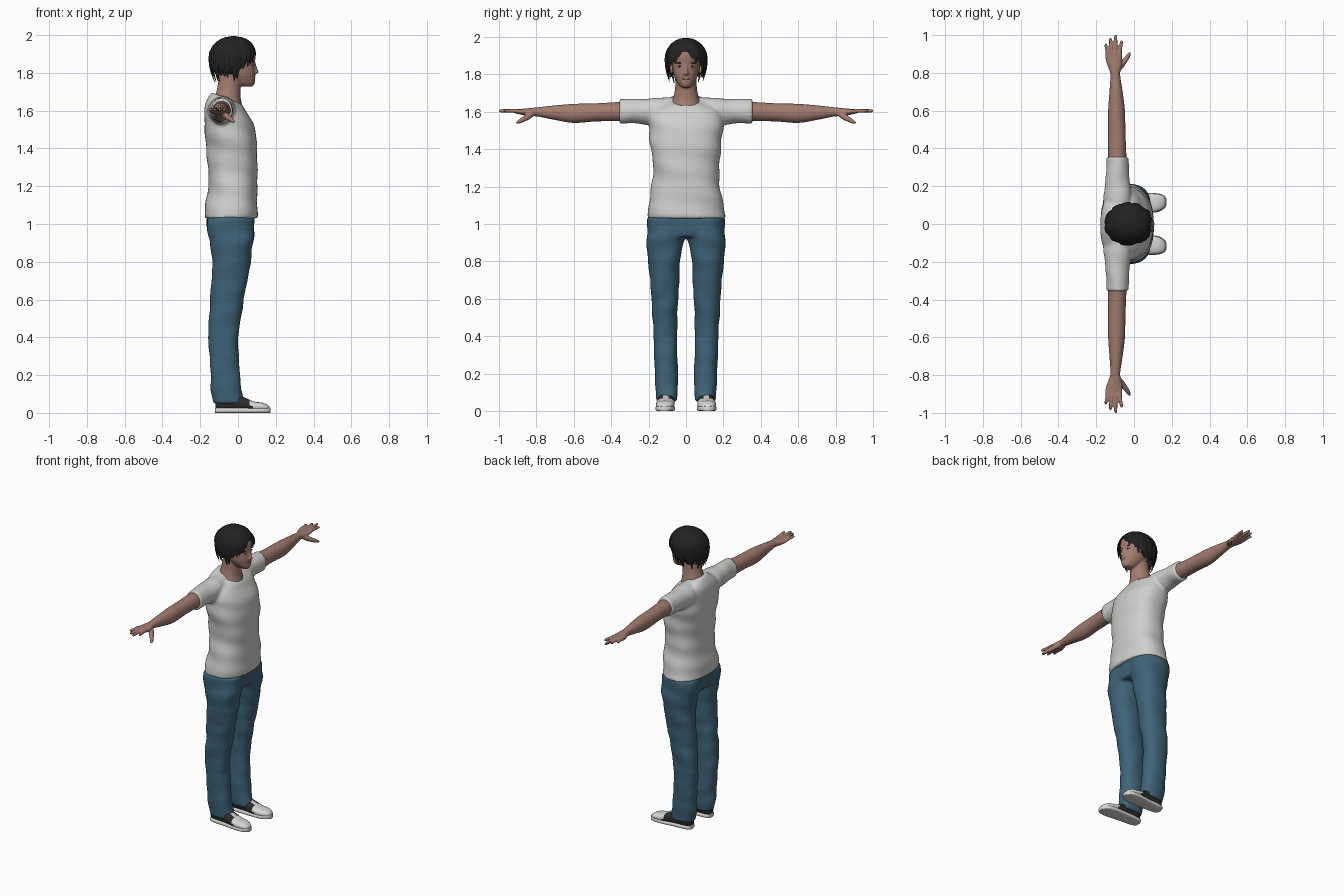
import bpy, bmesh, math, random
from mathutils import Vector

random.seed(4)
if "Cube" in bpy.data.objects:
    bpy.data.objects.remove(bpy.data.objects["Cube"])


def material(name, *rgb):
    m = bpy.data.materials.new(name)
    m.use_nodes = True
    m.diffuse_color = (*rgb, 1)
    bsdf = m.node_tree.nodes["Principled BSDF"]
    bsdf.inputs["Base Color"].default_value = (*rgb, 1)
    bsdf.inputs["Roughness"].default_value = 0.8
    return m


SKIN = material("skin", .36, .2, .16)
LIP = material("lip pink", .3, .13, .11)
HAIR = material("hair black", .016, .016, .017)
EYE = material("eye white", .6, .57, .54)
CLOTH = material("shirt white", .62, .62, .61)
DENIM = material("denim blue", .05, .125, .19)
RUBBER = material("shoe white", .68, .68, .67)
CANVAS = material("shoe black", .025, .027, .027)


def blend(rows, steps=4):
    """Smooth interpolation between cross-section rows."""
    out = []
    for i in range(len(rows) - 1):
        p = [rows[max(i - 1, 0)], rows[i], rows[i + 1], rows[min(i + 2, len(rows) - 1)]]
        for s in range(steps):
            t = s / steps
            out.append([b + t / 2 * (c - a + t * (2 * a - 5 * b + 4 * c - d + t * (3 * (b - c) + d - a)))
                        for a, b, c, d in zip(*p)])
    return out + [list(rows[-1])]


def skin_rings(bm, rings):
    """Bridge closed rings of points and cap both ends."""
    rows = [[bm.verts.new(p) for p in r] for r in rings]
    n = len(rows[0])
    for a, b in zip(rows, rows[1:]):
        for i in range(n):
            bm.faces.new((a[i], a[(i + 1) % n], b[(i + 1) % n], b[i]))
    bm.faces.new(rows[0])
    bm.faces.new(rows[-1])


def loft(bm, axis, rows, side=1, fold=0, n=28, power=1):
    """Rows are (position, a0, a1, b0, b1[, tilt]) along the axis."""
    rings = []
    for t, a0, a1, b0, b1, *tilt in blend(rows):
        ring = []
        for k in range(n):
            g = 2 * math.pi * k / n
            c, s = [math.copysign(abs(v) ** power, v) for v in (math.cos(g), math.sin(g))]
            w = 1 + fold * math.sin(38 * t + 2 * g) * math.sin(13 * t - g)
            a = (a0 + a1) / 2 + (a1 - a0) / 2 * c * w
            b = (b0 + b1) / 2 + (b1 - b0) / 2 * s * w
            if axis == "z":
                ring.append((a, b * side, t + (tilt[0] * (a - (a0 + a1) / 2) if tilt else 0)))
            elif axis == "y":
                ring.append((a, t * side, b))
            else:
                ring.append((t, a * side, b))
        rings.append(ring)
    skin_rings(bm, rings)


def tube(bm, points, radii, side=1, n=10):
    """Round tube through points, for fingers and thumbs."""
    rows = blend([(*p, r) for p, r in zip(points, radii)])
    d = (Vector(points[-1]) - Vector(points[0])).normalized()
    u = d.cross(Vector((0, 0, 1))).normalized()
    v = d.cross(u)
    rings = []
    for x, y, z, r in rows:
        ring = [Vector((x, y, z)) + r * (u * math.cos(k * math.tau / n) + v * math.sin(k * math.tau / n))
                for k in range(n)]
        rings.append([(p.x, p.y * side, p.z) for p in ring])
    skin_rings(bm, rings)


def finish(name, bm, mats, voxel=0, smooth=4):
    bmesh.ops.recalc_face_normals(bm, faces=bm.faces)
    me = bpy.data.meshes.new(name)
    bm.to_mesh(me)
    bm.free()
    ob = bpy.data.objects.new(name, me)
    bpy.context.collection.objects.link(ob)
    for m in mats:
        me.materials.append(m)
    bpy.ops.object.select_all(action="DESELECT")
    ob.select_set(True)
    bpy.context.view_layer.objects.active = ob
    bpy.ops.object.shade_smooth_by_angle(angle=math.radians(50))
    if voxel:   # fuse overlapping volumes into one smooth surface
        r = ob.modifiers.new("Fuse", "REMESH")
        r.mode, r.voxel_size, r.use_smooth_shade = "VOXEL", voxel, True
        s = ob.modifiers.new("Soften", "SMOOTH")
        s.factor, s.iterations = .5, smooth
    return ob


def blob(name, centre, size, mat):
    bm = bmesh.new()
    bmesh.ops.create_uvsphere(bm, u_segments=16, v_segments=10, radius=1)
    for v in bm.verts:
        v.co = Vector(centre) + Vector(a * b for a, b in zip(v.co, size))
    return finish(name, bm, [mat])


# Shirt: torso and two short sleeves
bm = bmesh.new()
loft(bm, "z", [(1.03, -.18, .102, -.21, .21, 0), (1.1, -.172, .104, -.2, .2, 0),
               (1.2, -.157, .102, -.183, .183, 0), (1.3, -.16, .102, -.176, .176, 0),
               (1.4, -.167, .102, -.187, .187, 0), (1.5, -.178, .09, -.197, .197, 0),
               (1.57, -.178, .063, -.195, .195, -.05), (1.625, -.168, .04, -.17, .17, -.2),
               (1.665, -.14, .022, -.085, .085, -.4)], fold=.03, n=48, power=.85)
for side in (1, -1):
    loft(bm, "y", [(.05, -.14, -.02, 1.55, 1.678), (.13, -.16, -.01, 1.52, 1.675),
                   (.2, -.155, -.02, 1.53, 1.672), (.28, -.148, -.027, 1.537, 1.668),
                   (.355, -.143, -.028, 1.536, 1.668)], side, fold=.04)
finish("shirt", bm, [CLOTH], .009, 3)

# Jeans: hips and two legs
bm = bmesh.new()
loft(bm, "z", [(.93, -.15, .075, -.17, .17), (.97, -.165, .085, -.2, .2),
               (1.06, -.165, .085, -.2, .2)], power=.85)
for side in (1, -1):
    loft(bm, "z", [(.05, -.132, .035, .048, .157), (.12, -.142, .022, .044, .163),
                   (.2, -.145, .01, .043, .167), (.4, -.157, .002, .048, .173),
                   (.5, -.155, .015, .046, .18), (.6, -.147, .032, .041, .184),
                   (.8, -.137, .067, .031, .202), (.9, -.147, .081, .012, .211),
                   (.95, -.162, .086, -.005, .211), (1.03, -.165, .085, 0, .205)],
         side, fold=.045, power=.9)
finish("jeans", bm, [DENIM], .008, 3)

# Head, nose and neck
bm = bmesh.new()
loft(bm, "z", [(1.728, .02, .078, -.022, .022), (1.745, -.03, .089, -.04, .04),
               (1.775, -.06, .091, -.057, .057), (1.8, -.085, .092, -.066, .066),
               (1.85, -.11, .089, -.074, .074), (1.9, -.12, .094, -.077, .077),
               (1.95, -.1, .07, -.065, .065), (1.98, -.05, .03, -.03, .03)])
loft(bm, "z", [(1.797, .07, .1, -.017, .017), (1.805, .07, .11, -.014, .014),
               (1.83, .07, .1, -.009, .009), (1.86, .07, .092, -.008, .008)])
loft(bm, "z", [(1.58, -.12, .03, -.08, .08), (1.63, -.125, .022, -.082, .082),
               (1.67, -.122, .014, -.07, .07), (1.72, -.11, .014, -.059, .059),
               (1.79, -.1, .02, -.056, .056)])
finish("head", bm, [SKIN], .005, 3)

# Face details
blob("lips", (.086, 0, 1.777), (.006, .021, .006), LIP)
for label, side in (("left", 1), ("right", -1)):
    blob(label + "_eye", (.074, .034 * side, 1.842), (.006, .013, .005), EYE)
    blob(label + "_iris", (.0785, .033 * side, 1.842), (.003, .005, .005), HAIR)
    blob(label + "_brow", (.078, .035 * side, 1.86), (.006, .018, .003), HAIR)
    blob(label + "_ear", (-.015, .078 * side, 1.83), (.02, .009, .03), SKIN)

# Hair: cap under layered tapering locks
CZ = 1.875
bm = bmesh.new()
bmesh.ops.create_icosphere(bm, subdivisions=4, radius=1)
for v in bm.verts:
    v.co = Vector((-.025 + .122 * v.co.x, .106 * v.co.y, CZ + .12 * v.co.z))
bare = [v for v in bm.verts if v.co.z < 1.79 or v.co.z < 1.91 and v.co.x > .025 + .5 * (v.co.z - 1.83)]
bmesh.ops.delete(bm, geom=bare, context="VERTS")


def lock(angle, end, width, lift):
    rings = []
    sweep = .45 * math.copysign(max(0, math.cos(angle)), angle)
    for i in range(9):
        t = i / 8
        a = angle + sweep * (t - .5)
        z = 1.99 - (1.99 - end) * t ** 1.5
        h = (z - CZ) / .12
        r = math.sqrt(1 - h * h) if h > 0 else 1 - .2 * h * h
        out = Vector((math.cos(a), math.sin(a), 0))
        along = Vector((-math.sin(a), math.cos(a), 0))
        c = Vector((-.025 + (.125 + lift) * r * out.x, (.106 + lift) * r * out.y, z))
        w = width * (math.sin(math.pi * (.15 + .8 * t)) + .02)
        rings.append([c + along * w * math.cos(k * math.tau / 6) + out * .3 * w * math.sin(k * math.tau / 6)
                      for k in range(6)])
    skin_rings(bm, rings)


for layer in range(3):
    for k in range(26):
        angle = (k + .5 + layer / 3) / 26 * math.tau - math.pi + random.uniform(-.08, .08)
        f = abs(math.remainder(angle, math.tau))
        end = 1.9 - .12 * min(1, f / 1.4) - .02 * f / math.pi
        angle = math.remainder(angle, math.tau)
        lock(angle, end + random.uniform(-.015, .02) + .02 * layer,
             random.uniform(.016, .022), random.uniform(-.002, .006))
finish("hair", bm, [HAIR])

# Arms with hands
for label, side in (("left", 1), ("right", -1)):
    bm = bmesh.new()
    loft(bm, "y", [(.25, -.135, -.035, 1.552, 1.655), (.36, -.137, -.04, 1.55, 1.652),
                   (.48, -.137, -.045, 1.548, 1.645), (.6, -.137, -.048, 1.54, 1.642),
                   (.7, -.13, -.06, 1.556, 1.634), (.79, -.125, -.073, 1.574, 1.624),
                   (.83, -.137, -.066, 1.576, 1.62), (.87, -.15, -.062, 1.582, 1.616),
                   (.915, -.153, -.064, 1.592, 1.613)], side)
    for x, tip_x, tip_y in ((-.074, -.066, .972), (-.097, -.097, 1), (-.12, -.124, .985), (-.142, -.149, .955)):
        tube(bm, [(x, .88, 1.602), (x, .92, 1.605), (tip_x, tip_y - .01, 1.605), (tip_x, tip_y, 1.604)],
             [.011, .0105, .0085, .004], side)
    tube(bm, [(-.085, .82, 1.592), (-.06, .85, 1.57), (-.03, .89, 1.548), (-.02, .908, 1.54)],
         [.017, .016, .011, .005], side)
    finish(label + "_arm", bm, [SKIN], .0045, 2)

# Shoes: rubber sole, canvas upper with white toe and tongue
for label, side in (("left", 1), ("right", -1)):
    bm = bmesh.new()
    outline = [(-.122, .09, .118), (-.115, .072, .136), (-.08, .063, .147), (0, .06, .153),
               (.08, .058, .163), (.13, .065, .161), (.16, .082, .15), (.172, .1, .132)]
    loft(bm, "x", [(x, a, b, 0, .027) for x, a, b in outline], side, power=.5)
    finish(label + "_sole", bm, [RUBBER])
    bm = bmesh.new()
    tops = (.05, .085, .1, .095, .062, .054, .042, .028)
    loft(bm, "x", [(x * .98, a + .003, b - .003, .01, z) for (x, a, b), z in zip(outline, tops)],
         side, power=.8)
    for f in bm.faces:
        c = f.calc_center_median()
        tongue = abs(abs(c.y) - .107) < .016 and c.x > 0
        f.material_index = 0 if tongue or c.x > .075 - .5 * (c.z - .03) else 1
    finish(label + "_upper", bm, [RUBBER, CANVAS])
